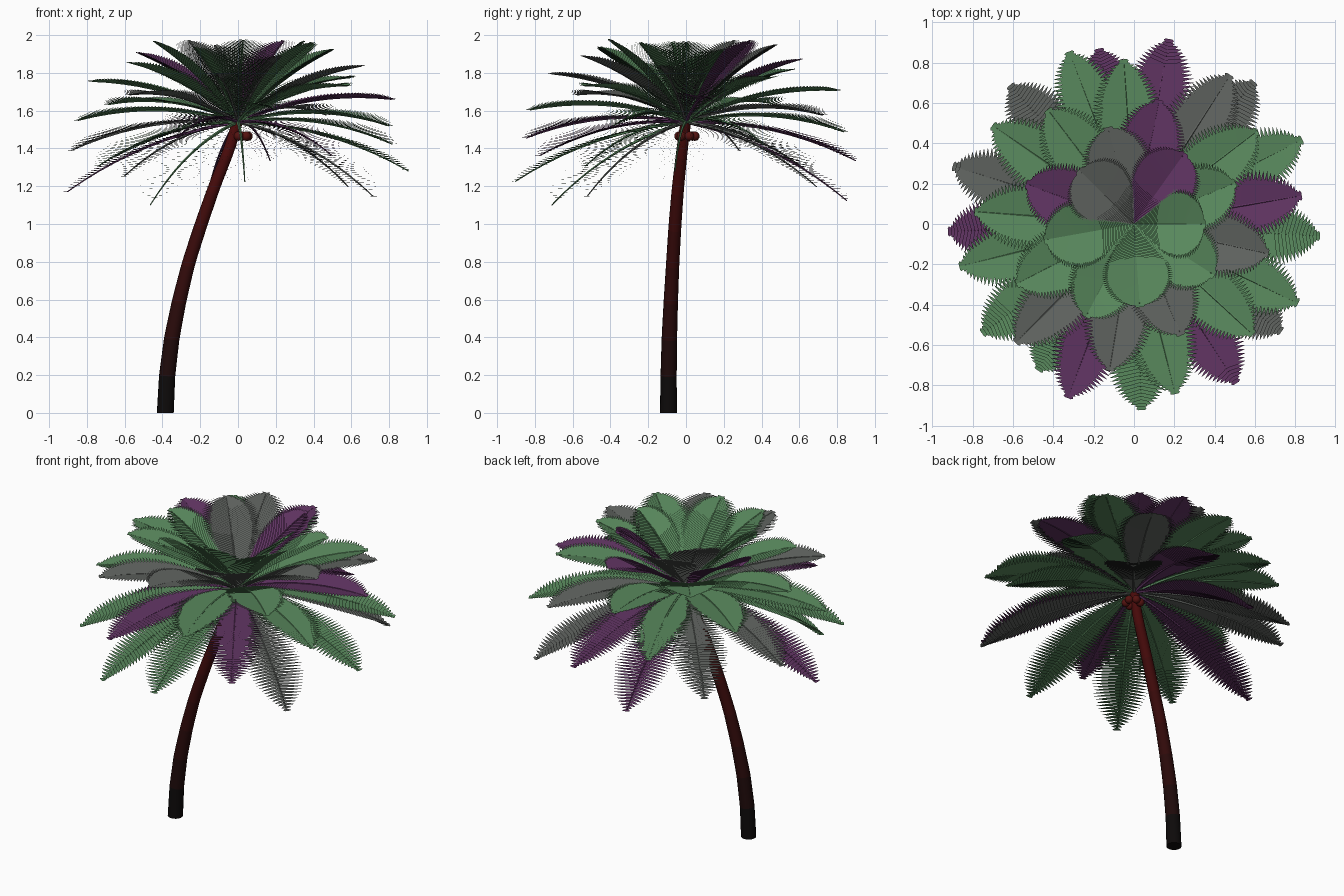
import bpy, bmesh, math
from mathutils import Vector

if "Cube" in bpy.data.objects:
    bpy.data.objects.remove(bpy.data.objects["Cube"])


def material(name, rgb):
    m = bpy.data.materials.new(name)
    m.diffuse_color = (*rgb, 1)
    m.use_nodes = True
    m.node_tree.nodes["Principled BSDF"].inputs["Base Color"].default_value = m.diffuse_color
    return m


def make_object(name, bm, mats):
    me = bpy.data.meshes.new(name)
    bm.to_mesh(me)
    bm.free()
    for m in mats:
        me.materials.append(m)
    ob = bpy.data.objects.new(name, me)
    bpy.context.collection.objects.link(ob)
    return ob


def tube(bm, points, radii, sides):
    """Skin path-facing rings along a list of points."""
    rings = []
    for k, p in enumerate(points):
        t = (points[min(k + 1, len(points) - 1)] - points[max(k - 1, 0)]).normalized()
        u = t.cross(Vector((0.12, 1, 0.05))).normalized() if abs(t.z) > 0.8 else t.cross(Vector((0, 0, 1))).normalized()
        v = t.cross(u)
        rings.append([bm.verts.new(p + radii[k] * (math.cos(a) * u + math.sin(a) * v))
                      for a in (math.tau * j / sides for j in range(sides))])
    faces = []
    for k in range(len(rings) - 1):
        a, b = rings[k], rings[k + 1]
        for j in range(sides):
            n = (j + 1) % sides
            faces.append((k, bm.faces.new((a[j], a[n], b[n], b[j]))))
    bm.faces.new(rings[0][::-1])
    bm.faces.new(rings[-1])
    return faces


def lookup(table, x):
    """Piecewise linear interpolation in rows of (x, values...)."""
    for a, b in zip(table, table[1:]):
        if x <= b[0]:
            f = (x - a[0]) / (b[0] - a[0])
            return [p + (q - p) * f for p, q in zip(a[1:], b[1:])]
    return table[-1][1:]


# Trunk: leaning curve, black at the foot fading to dark red
TRUNK = [(0, -0.385, -0.093, 0.045), (0.2, -0.375, -0.092, 0.043), (0.4, -0.35, -0.088, 0.041),
         (0.6, -0.31, -0.08, 0.038), (0.8, -0.26, -0.07, 0.035), (1.0, -0.195, -0.058, 0.034),
         (1.2, -0.125, -0.042, 0.032), (1.4, -0.045, -0.02, 0.03), (1.55, 0.0, 0.0, 0.028)]
STEPS = 24
rows = [(1.55 * k / STEPS, lookup(TRUNK, 1.55 * k / STEPS)) for k in range(STEPS + 1)]
bm = bmesh.new()
for k, f in tube(bm, [Vector((r[0], r[1], z)) for z, r in rows], [r[2] for z, r in rows], 16):
    f.material_index = k // 3
    f.smooth = True
bmesh.ops.recalc_face_normals(bm, faces=bm.faces)
trunk = make_object("trunk", bm, [material(f"bark_{k}", (0.004 + 0.009 * k, 0.003, 0.003)) for k in range(8)])
# flatten the foot on the ground
for v in trunk.data.vertices:
    if v.co.z < 0.02:
        v.co.z = 0

# Coconuts: ring of small nuts under the crown
nut_mat = material("nut_red", (0.09, 0.006, 0.005))
for k in range(6):
    a = math.tau * k / 6 + 0.3
    bpy.ops.mesh.primitive_uv_sphere_add(segments=12, ring_count=8, radius=0.025,
                                         location=(0.012 + 0.043 * math.cos(a), 0.005 + 0.043 * math.sin(a), 1.465))
    nut = bpy.context.object
    nut.name = f"coconut_{k + 1}"
    nut.data.materials.append(nut_mat)
    bpy.ops.object.shade_smooth_by_angle()

# Fronds: golden-angle spiral, upright at the top and drooping at the bottom
LEAF = {"G": material("leaf_green", (0.10, 0.25, 0.11)),
        "M": material("leaf_grey", (0.12, 0.13, 0.12)),
        "P": material("leaf_purple", (0.12, 0.035, 0.125))}
TINTS = "GMGPGGMGGPMPGMGMGGGGMPGGMGGGPGMPPGGMGMPMPG"
# small turn of each frond away from the exact spiral, in degrees
TURN = [0, -2, -1, 2, 0, 0, 0, 0, 2, 2, -2, 6, -3, 0, 2, -2, -3, -2, 2, 1, -5, 2, 0, 1, -3, -4, -1,
        -2, -1, -1, -3, 0, -1, -2, 1, -1, 2, 2, -3, 1, 1, -1]
# frond number, tip radius, tip height, arch
TIPS = [(0, 0.35, 1.96, 0.02), (2, 0.41, 1.97, 0.025), (5, 0.47, 1.955, 0.03), (8, 0.54, 1.92, 0.035),
        (13, 0.68, 1.835, 0.045), (17, 0.79, 1.755, 0.05), (21, 0.84, 1.66, 0.055), (26, 0.9, 1.52, 0.06),
        (30, 0.94, 1.39, 0.06), (34, 0.92, 1.28, 0.06), (38, 0.92, 1.17, 0.06), (41, 0.865, 1.1, 0.06)]
LEAFLETS = 48
UP = Vector((0, 0, 1))


def frond(i):
    ang = math.radians(137.508 * i + TURN[i])
    out = Vector((math.cos(ang), math.sin(ang), 0))
    side = UP.cross(out)
    r, z, arch = lookup(TIPS, i)
    base = Vector((0, 0, 1.54))
    tip = out * (r - 0.015) + UP * z
    perp = (tip - base).cross(side).normalized()
    if perp.z < 0:
        perp = -perp
    ctrl = (base + tip) / 2 + perp * 2 * arch

    def at(s):
        return base * (1 - s) ** 2 + ctrl * 2 * s * (1 - s) + tip * s * s

    bm = bmesh.new()
    # rachis
    n = 10
    tube(bm, [at(k / n) for k in range(n + 1)], [0.01 - 0.007 * k / n for k in range(n + 1)], 5)
    bmesh.ops.recalc_face_normals(bm, faces=bm.faces)
    # level leaflets in pairs, folded upwards on the upright fronds
    slope = (z - 1.54) / r
    lift = max(0.12 + 0.2 * slope, 0.02)
    for k in range(LEAFLETS):
        s = 0.05 + 0.95 * k / (LEAFLETS - 1)
        w = 0.18 * max(math.sin(math.pi * min(s, 0.985) ** 1.55), 0.0) ** 0.7
        sweep = math.radians(4 + 24 * s ** 3)
        p = at(s)
        c = (out + UP * max(slope, 0) * 0.15) * 0.019
        for sg in (1, -1):
            d = (side * sg * math.cos(sweep) + out * math.sin(sweep) + UP * lift) * w
            pts = [p - c, p + c, p + d * 0.6 + c * 0.6, p + d, p + d * 0.6 - c * 0.6]
            vs = [bm.verts.new(q) for q in pts]
            bm.faces.new(vs if sg > 0 else vs[::-1])
    make_object(f"frond_{i + 1:02d}", bm, [LEAF[TINTS[i]]])


for i in range(42):
    frond(i)
